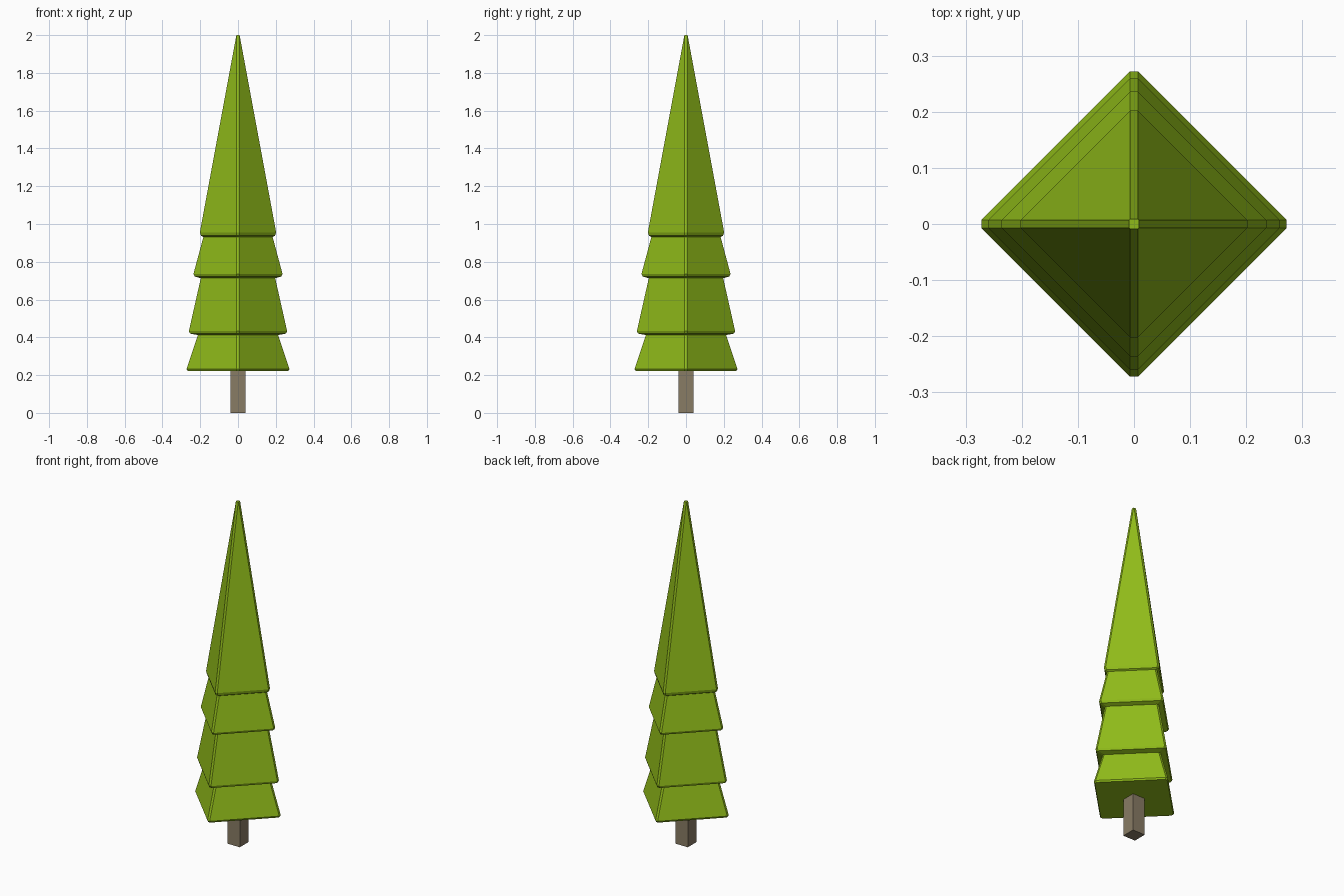
import bpy, bmesh

if "Cube" in bpy.data.objects:
    bpy.data.objects.remove(bpy.data.objects["Cube"])

def material(name, color):
    m = bpy.data.materials.new(name)
    m.diffuse_color = (*color, 1)
    m.use_nodes = True
    m.node_tree.nodes["Principled BSDF"].inputs["Base Color"].default_value = m.diffuse_color
    return m

def make_object(name, bm, mat):
    bmesh.ops.recalc_face_normals(bm, faces=bm.faces)
    me = bpy.data.meshes.new(name)
    bm.to_mesh(me)
    bm.free()
    me.materials.append(mat)
    ob = bpy.data.objects.new(name, me)
    bpy.context.collection.objects.link(ob)
    return ob

# Foliage: stacked diamond rings with narrow chamfered corners
C = 0.007
profile = [(0.266, 0.222), (0.272, 0.232), (0.212, 0.412),
           (0.254, 0.420), (0.260, 0.433), (0.197, 0.713),
           (0.229, 0.722), (0.236, 0.735), (0.183, 0.932),
           (0.196, 0.938), (0.202, 0.955), (0.0085, 2.0)]
bm = bmesh.new()
rings = []
for r, z in profile:
    pts = [(r, -C), (r, C), (C, r), (-C, r), (-r, C), (-r, -C), (-C, -r), (C, -r)]
    rings.append([bm.verts.new((x, y, z)) for x, y in pts])
for a, b in zip(rings, rings[1:]):
    for i in range(8):
        j = (i + 1) % 8
        bm.faces.new((a[i], a[j], b[j], b[i]))
bm.faces.new(rings[0][::-1])
bm.faces.new(rings[-1])
make_object("foliage", bm, material("leaf_green", (0.28, 0.50, 0.01)))

# Trunk: square post
bm = bmesh.new()
bmesh.ops.create_cube(bm, size=1)
for v in bm.verts:
    v.co = (v.co.x * 0.08, v.co.y * 0.08, (v.co.z + 0.5) * 0.222)
make_object("trunk", bm, material("bark", (0.25, 0.20, 0.13)))
